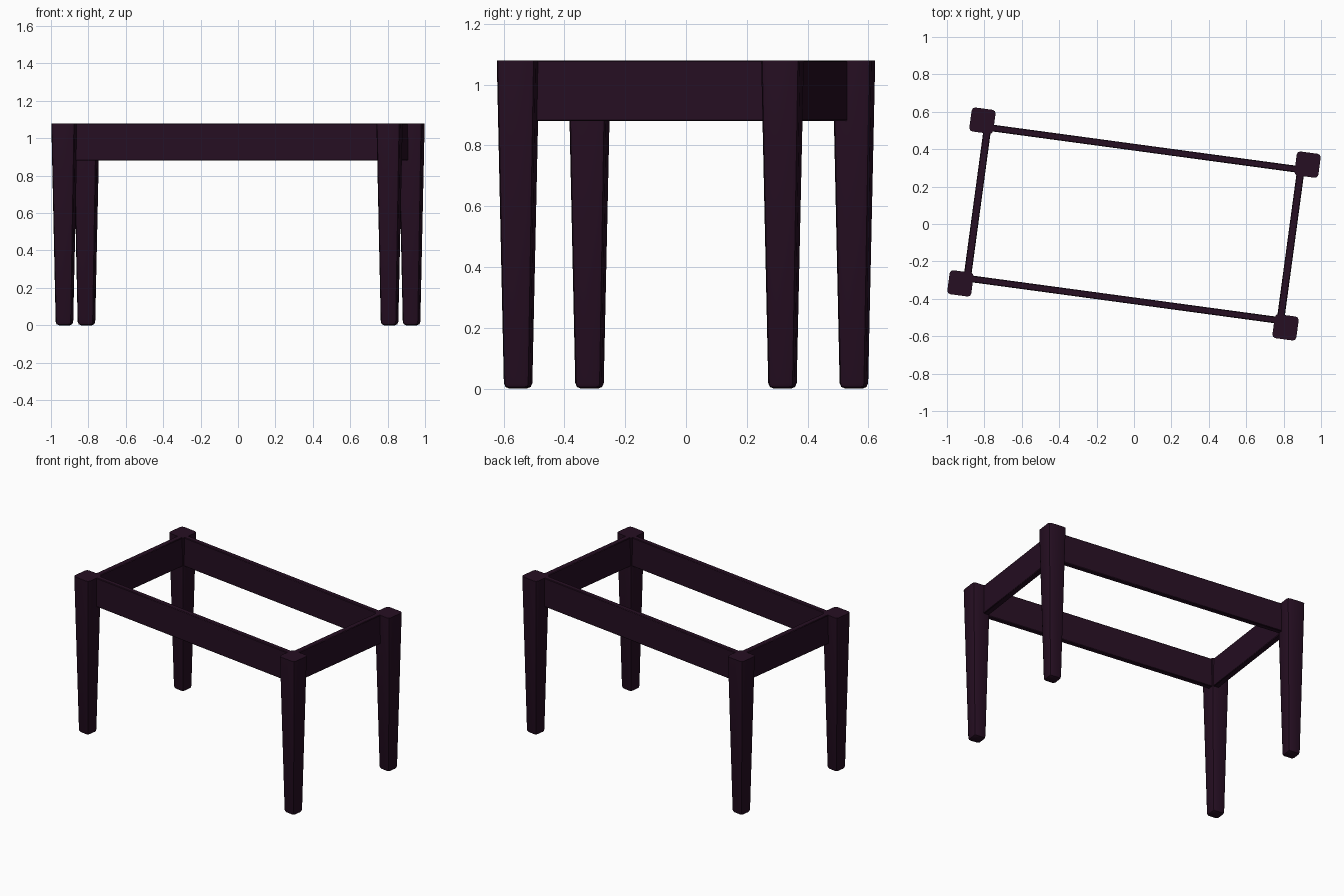
import bpy, bmesh, math
from mathutils import Matrix, Vector

cube = bpy.data.objects.get("Cube")
if cube:
    bpy.data.objects.remove(cube, do_unlink=True)

HEIGHT = 1.08
TURN = Matrix.Rotation(math.radians(-7.7), 4, 'Z')   # whole frame sits at an angle

# Dark plum stained wood
wood = bpy.data.materials.new("dark_plum_wood")
wood.use_nodes = True
COLOUR = (0.019, 0.0045, 0.016, 1)
wood.diffuse_color = COLOUR
bsdf = next(n for n in wood.node_tree.nodes if n.type == 'BSDF_PRINCIPLED')
bsdf.inputs["Base Color"].default_value = COLOUR
bsdf.inputs["Roughness"].default_value = 0.6


def finish(bm, name, place):
    """Turn a bmesh into a smooth, sharp-edged object in the turned frame."""
    bmesh.ops.recalc_face_normals(bm, faces=bm.faces)
    mesh = bpy.data.meshes.new(name)
    bm.to_mesh(mesh)
    bm.free()
    mesh.materials.append(wood)
    obj = bpy.data.objects.new(name, mesh)
    obj.matrix_world = TURN @ Matrix.Translation(place)
    bpy.context.collection.objects.link(obj)
    bpy.ops.object.select_all(action='DESELECT')
    obj.select_set(True)
    bpy.context.view_layer.objects.active = obj
    bpy.ops.object.shade_smooth_by_angle(angle=math.radians(40))


def leg(name, x, y, top=0.0645, foot=0.0435):
    """Tapered square post, rounded down its corners and around its foot."""
    bm = bmesh.new()
    bmesh.ops.create_cube(bm, size=2)
    for v in bm.verts:
        w = top if v.co.z > 0 else foot
        v.co = (v.co.x * w, v.co.y * w, HEIGHT if v.co.z > 0 else 0)
    edges = [e for e in bm.edges if min(v.co.z for v in e.verts) < 0.01]
    bmesh.ops.bevel(bm, geom=edges, offset=0.018, segments=2, profile=0.5,
                    affect='EDGES', clamp_overlap=True)
    finish(bm, name, Vector((x, y, 0)))


def rail(name, x, y, size):
    """Flat board on edge with lightly eased edges."""
    bm = bmesh.new()
    bmesh.ops.create_cube(bm, size=1)
    bmesh.ops.scale(bm, vec=size, verts=bm.verts)
    bmesh.ops.bevel(bm, geom=bm.edges[:], offset=0.004, segments=1, affect='EDGES')
    finish(bm, name, Vector((x, y, HEIGHT - size[2] / 2)))


# Legs and rails, mirrored about both axes
for sx, side in ((1, "left"), (-1, "right")):
    for sy, end in ((-1, "front"), (1, "back")):
        leg(f"{end}_{side}_leg", sx * 0.877, sy * 0.439)
    rail(f"{side}_rail", sx * 0.845, 0, (0.04, 0.84, 0.2))
for sy, end in ((-1, "front"), (1, "back")):
    rail(f"{end}_rail", 0, sy * 0.407, (1.72, 0.036, 0.2))
